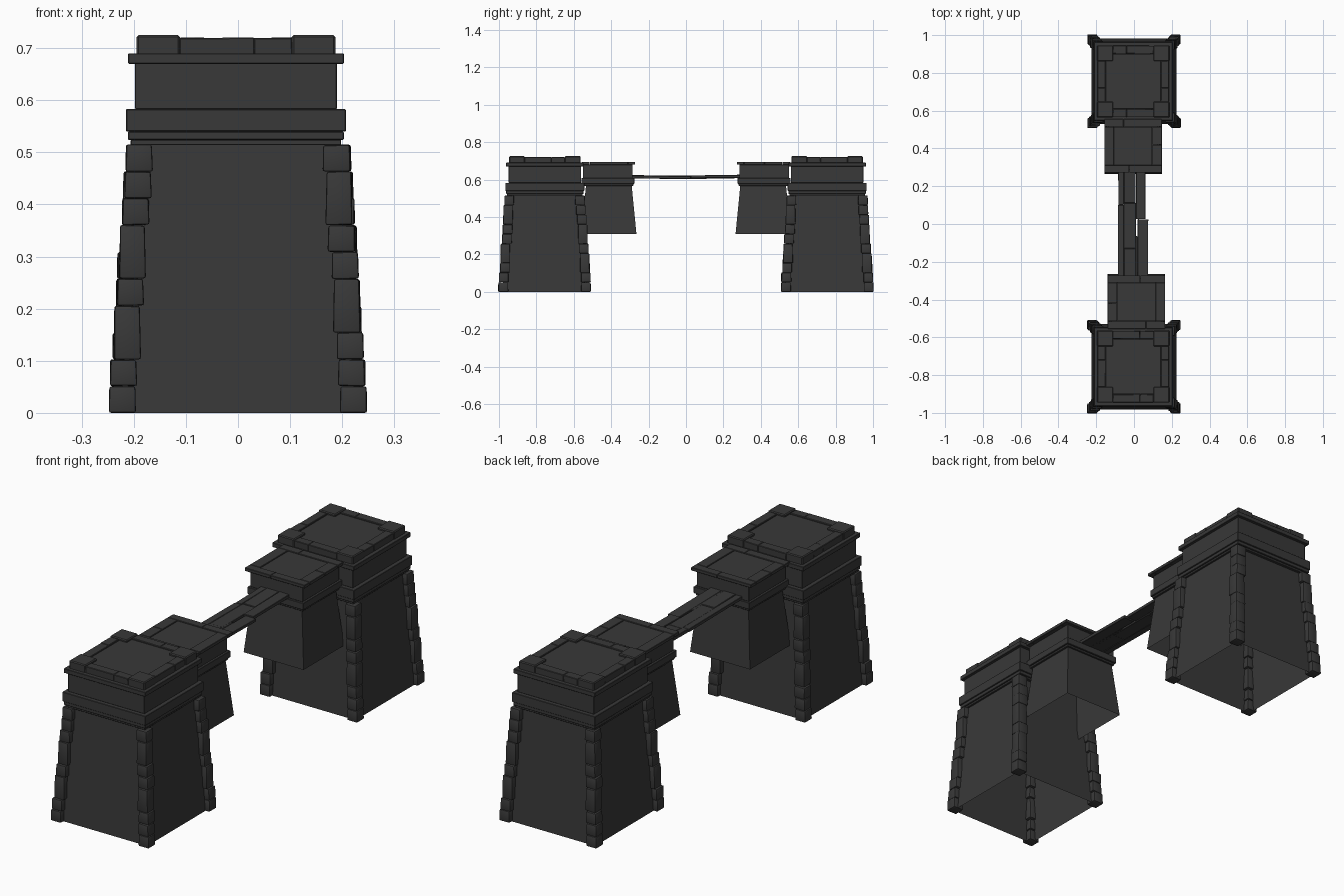
import bpy, bmesh, math, random
from mathutils import Matrix

if "Cube" in bpy.data.objects:
    bpy.data.objects.remove(bpy.data.objects["Cube"])

random.seed(4)
stone = bpy.data.materials.new("dark_stone")
stone.diffuse_color = (0.04, 0.04, 0.04, 1)
stone.use_nodes = True
stone.node_tree.nodes["Principled BSDF"].inputs["Base Color"].default_value = stone.diffuse_color


def make_object(name, bm, angle=30):
    mesh = bpy.data.meshes.new(name)
    bm.to_mesh(mesh)
    bm.free()
    mesh.materials.append(stone)
    ob = bpy.data.objects.new(name, mesh)
    bpy.context.collection.objects.link(ob)
    bpy.ops.object.select_all(action='DESELECT')
    ob.select_set(True)
    bpy.context.view_layer.objects.active = ob
    bpy.ops.object.shade_smooth_by_angle(angle=math.radians(angle))
    return ob


def add_box(bm, x, y, z, taper=0.0, bevel=0.0, jitter=0.0, seg=1, hollow=False):
    """Box from (min, max) ranges; taper pulls the top inward, hollow drops the caps."""
    tmp = bmesh.new()
    bmesh.ops.create_cube(tmp, size=1)
    cx, cy = sum(x) / 2, sum(y) / 2
    for v in tmp.verts:
        top = v.co.z > 0
        t = taper if top else 0
        sx, sy = math.copysign(1, v.co.x), math.copysign(1, v.co.y)
        v.co = (cx + sx * ((x[1] - x[0]) / 2 - t),
                cy + sy * ((y[1] - y[0]) / 2 - t), z[1] if top else z[0])
        for i in range(3):
            v.co[i] += random.uniform(-jitter, jitter)
    if hollow:
        tmp.normal_update()
        caps = [f for f in tmp.faces if abs(f.normal.z) > .7]
        bmesh.ops.delete(tmp, geom=caps, context='FACES')
    if bevel:
        bmesh.ops.bevel(tmp, geom=tmp.edges[:], offset=bevel, segments=seg,
                        profile=0.5, affect='EDGES')
    mesh = bpy.data.meshes.new("tmp")
    tmp.to_mesh(mesh)
    tmp.free()
    bm.from_mesh(mesh)
    bpy.data.meshes.remove(mesh)


def slab(bm, c, hx, hy, z, bevel=0.0015):
    add_box(bm, (c[0] - hx, c[0] + hx), (c[1] - hy, c[1] + hy), z, bevel=bevel)


def tower(tag, cx):
    c = (cx, -.755)
    # tapered wall, open underneath
    bm = bmesh.new()
    add_box(bm, (-.226, .226), (c[1] - .226, c[1] + .226), (0, .52), taper=.037, hollow=True)
    make_object(tag + "_tower_wall", bm)

    # stacked cornices and parapet block
    bm = bmesh.new()
    for h, z in ((.202, (.514, .524)), (.207, (.524, .54)), (.211, (.54, .583)),
                 (.194, (.583, .671)), (.207, (.67, .69))):
        slab(bm, c, h, h, z)
    make_object(tag + "_tower_cornice", bm)

    # corner stones of one or two courses
    bm = bmesh.new()
    courses = {False: (1, 1, 2, 1, 2, 1, 1, 1), True: (1, 1, 1, 2, 1, 1, 2, 1)}
    for sx in (-1, 1):
        for sy in (-1, 1):
            z = 0
            for n in courses[sx * sy < 0]:
                h = n * .0515
                m = .222 - .033 * (z + h / 2 - .025) / .47
                x = sx * m + random.uniform(-.002, .002)
                y = c[1] + sy * m + random.uniform(-.002, .002)
                add_box(bm, (x - .026, x + .026), (y - .026, y + .026),
                        (z, z + h - .0005), taper=.001 * n,
                        bevel=.0045, jitter=.001 if z else 0, seg=2)
                z += h
    make_object(tag + "_corner_stones", bm)

    # roof: corner blocks, edge stones and slightly sunken floor
    bm = bmesh.new()
    for sx in (-1, 1):
        for sy in (-1, 1):
            slab(bm, (c[0] + sx * .149, c[1] + sy * .149), .042, .042, (.685, .725), .004)
    cuts = (-.108, .035, .108)
    for a, b in zip(cuts, cuts[1:]):
        for s in (-1, 1):
            e = (s * .168 - .021, s * .168 + .021)
            add_box(bm, (c[0] + a, c[0] + b), (c[1] + e[0], c[1] + e[1]),
                    (.685, .7195), bevel=.002, jitter=.001)
            add_box(bm, (c[0] + e[0], c[0] + e[1]), (c[1] + a, c[1] + b),
                    (.685, .7195), bevel=.002, jitter=.001)
    slab(bm, c, .146, .146, (.685, .715))
    make_object(tag + "_roof_stones", bm)


def bastion(tag, cx):
    # hanging body, flaring downwards and open underneath
    bm = bmesh.new()
    add_box(bm, (cx - .152, cx + .152), (-.56, -.265), (.31, .575), taper=.026, hollow=True)
    make_object(tag + "_bastion_body", bm)

    # bands and block
    bm = bmesh.new()
    c = (cx, -.418)
    for h, z in ((.136, (.567, .577)), (.142, (.577, .608)), (.133, (.608, .68))):
        slab(bm, c, h, h, z)
    make_object(tag + "_bastion_bands", bm)

    # top flagstones around a floor panel
    bm = bmesh.new()
    x0, x1, y0, y1 = cx - .152, cx + .152, -.555, -.272
    for xr, yr in (((x0, cx + .02), (y1 - .038, y1)), ((cx + .021, x1), (y1 - .038, y1)),
                   ((x0, cx + .05), (y0, y0 + .04)), ((cx + .051, x1), (y0, y0 + .04)),
                   ((x0, x0 + .05), (y0 + .041, -.42)), ((x0, x0 + .05), (-.419, y1 - .039)),
                   ((x1 - .05, x1), (y0 + .041, y1 - .039))):
        add_box(bm, xr, yr, (.68, .695), bevel=.0015)
    add_box(bm, (x0 + .051, x1 - .051), (y0 + .041, y1 - .039), (.68, .692), bevel=.001)
    make_object(tag + "_bastion_top", bm)


def half(tag, tower_x, bastion_x, turn):
    before = set(bpy.data.objects)
    tower(tag, tower_x)
    bastion(tag, bastion_x)
    for ob in set(bpy.data.objects) - before:
        ob.data.transform(Matrix.Rotation(turn, 4, 'Z'))


half("front", -.004, .013, 0)
half("back", .004, .005, math.pi)

# footbridge planks, sagging slightly in the middle
bm = bmesh.new()
for xr, yr, z in (((-.085, -.053), (-.29, .10), .604), ((-.083, -.054), (.101, .29), .605),
                  ((-.052, .009), (-.29, -.13), .606), ((-.053, .010), (-.128, .11), .604),
                  ((-.053, .009), (.112, .29), .606),
                  ((.020, .075), (-.29, .025), .603), ((.011, .060), (.026, .29), .607),
                  ((.009, .020), (-.29, -.065), .604)):
    add_box(bm, xr, yr, (z, z + .015), bevel=.0015, jitter=.001)
for v in bm.verts:
    v.co.z += .003 * (abs(v.co.y) / .28) ** 2
make_object("bridge_planks", bm)
